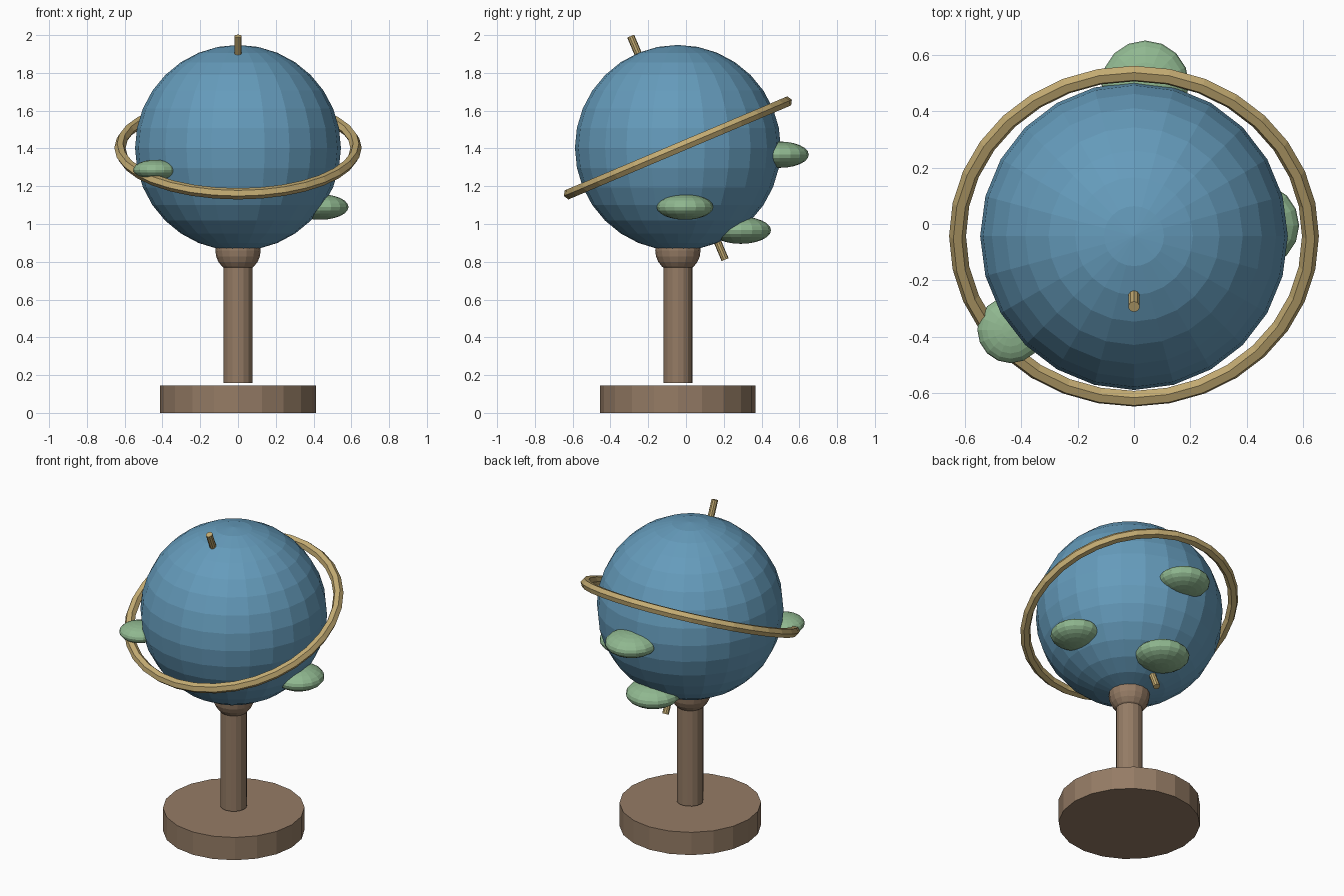
import bpy, math
from mathutils import Matrix, Vector

if "Cube" in bpy.data.objects:
    bpy.data.objects.remove(bpy.data.objects["Cube"])

CY = -0.043                       # stand axis sits slightly forward
CENTRE = Vector((0, CY, 1.403))   # globe centre
TILT = math.radians(22.9)


def material(name, rgb):
    m = bpy.data.materials.new(name)
    m.diffuse_color = (*rgb, 1)
    m.use_nodes = True
    m.node_tree.nodes["Principled BSDF"].inputs["Base Color"].default_value = m.diffuse_color
    return m


WOOD = material("wood", (0.30, 0.20, 0.13))
BRASS = material("brass", (0.55, 0.41, 0.17))
SEA = material("sea", (0.13, 0.33, 0.50))
LAND = material("land", (0.28, 0.48, 0.28))


def finish(name, mat):
    ob = bpy.context.object
    ob.name = name
    ob.data.materials.append(mat)
    return ob


def cylinder(name, r, z0, z1, sides, mat):
    bpy.ops.mesh.primitive_cylinder_add(vertices=sides, radius=r, depth=z1 - z0,
                                        location=(0, CY, (z0 + z1) / 2))
    return finish(name, mat)


def ball(name, loc, r, segs, rings, mat, flat=1.0):
    bpy.ops.mesh.primitive_uv_sphere_add(segments=segs, ring_count=rings, radius=r, location=loc)
    ob = finish(name, mat)
    ob.scale.z = flat
    return ob


# Stand: foot, column and the cup under the globe
cylinder("base", 0.412, 0, 0.146, 20, WOOD)
cylinder("column", 0.077, 0.157, 0.82, 16, WOOD)
ball("cup", (0, CY, 0.86), 0.12, 16, 12, WOOD)

# Globe
ball("globe", CENTRE, 0.545, 24, 16, SEA)

# Land masses: flattened balls sunk into the globe
for i, (x, y, z, r) in enumerate([(0.435, -0.005, 1.09, 0.15),
                                  (0.04, 0.495, 1.367, 0.155),
                                  (-0.437, -0.375, 1.287, 0.118),
                                  (0.03, 0.29, 0.967, 0.16)]):
    ball(f"land_{i + 1}", (x, y, z), r, 16, 12, LAND, 0.45)

# Tilted ring around the globe
bpy.ops.mesh.primitive_torus_add(major_segments=32, minor_segments=6, major_radius=0.625,
                                 minor_radius=0.03, location=CENTRE, rotation=(TILT, 0, 0))
finish("ring", BRASS)

# Axis rod passing through both poles
bpy.ops.mesh.primitive_cylinder_add(vertices=10, radius=0.02, depth=1.285,
                                    location=CENTRE, rotation=(TILT, 0, 0))
finish("axis_rod", BRASS)
